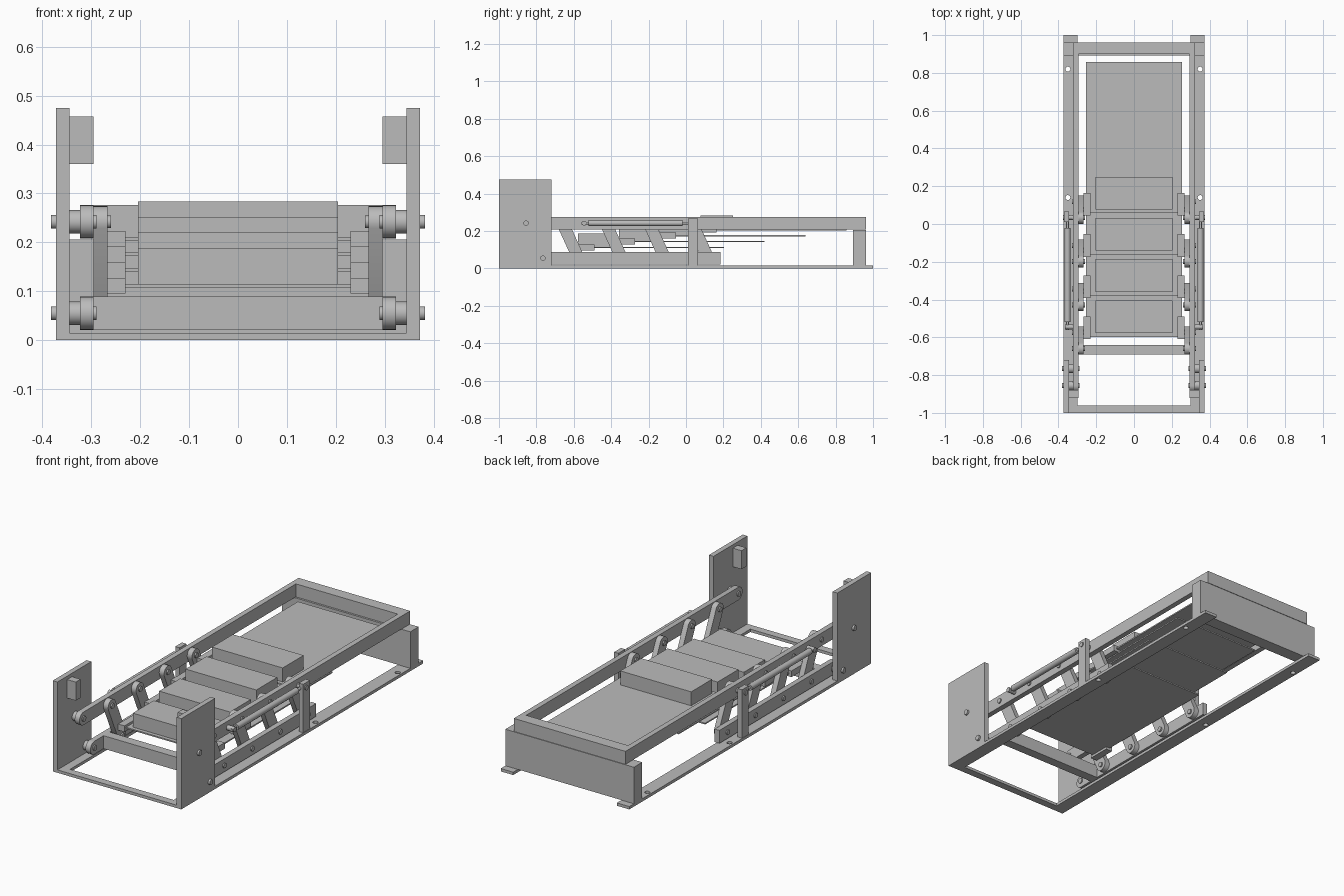
import bpy, bmesh, math
from mathutils import Matrix, Vector

cube = bpy.data.objects.get("Cube")
if cube:
    bpy.data.objects.remove(cube, do_unlink=True)

grey = bpy.data.materials.new("plain_grey")
grey.use_nodes = True
COLOUR = (0.5, 0.5, 0.5, 1)
grey.diffuse_color = COLOUR
grey.node_tree.nodes["Principled BSDF"].inputs["Base Color"].default_value = COLOUR


def finish(name, bm, smooth=False):
    bmesh.ops.recalc_face_normals(bm, faces=bm.faces)
    mesh = bpy.data.meshes.new(name)
    bm.to_mesh(mesh)
    bm.free()
    mesh.materials.append(grey)
    obj = bpy.data.objects.new(name, mesh)
    bpy.context.collection.objects.link(obj)
    if smooth:
        bpy.ops.object.select_all(action='DESELECT')
        obj.select_set(True)
        bpy.context.view_layer.objects.active = obj
        bpy.ops.object.shade_smooth_by_angle(angle=math.radians(30))
    return obj


def box(name, x, y, z):
    """Box from three (low, high) ranges."""
    bm = bmesh.new()
    bmesh.ops.create_cube(bm, size=1)
    for v in bm.verts:
        v.co = [(a + b) / 2 + c * (b - a) for (a, b), c in zip((x, y, z), v.co)]
    return finish(name, bm)


def rod(name, start, end, radius, sides=24):
    start, end = Vector(start), Vector(end)
    turn = (end - start).to_track_quat('Z', 'Y').to_matrix().to_4x4()
    bm = bmesh.new()
    bmesh.ops.create_cone(bm, cap_ends=True, segments=sides, radius1=radius,
                          radius2=radius, depth=(end - start).length,
                          matrix=Matrix.Translation((start + end) / 2) @ turn)
    return finish(name, bm, True)


def bar(name, x, a, b, r, round_end=True):
    """Flat bar between (y, z) points a and b, with rounded ends."""
    a, b = Vector(a), Vector(b)
    ang = math.atan2(b.y - a.y, b.x - a.x)
    n = 12
    pts = [a + r * Vector((math.cos(t), math.sin(t))) for t in
           (ang + math.pi / 2 + math.pi * i / n for i in range(n + 1))]
    m = n if round_end else 1
    pts += [b + r * Vector((math.cos(t), math.sin(t))) for t in
            (ang - math.pi / 2 + math.pi * i / m for i in range(m + 1))]
    bm = bmesh.new()
    face = bm.faces.new([bm.verts.new((x[0], p.x, p.y)) for p in pts])
    ext = bmesh.ops.extrude_face_region(bm, geom=[face])
    moved = [g for g in ext["geom"] if isinstance(g, bmesh.types.BMVert)]
    bmesh.ops.translate(bm, verts=moved, vec=(x[1] - x[0], 0, 0))
    return finish(name, bm, True)


def span(side, a, b):
    return tuple(sorted((side * a, side * b)))


LOW, HIGH = 0.055, 0.242       # heights of the pivot lines
PITCH, RISE = 0.218, 0.032     # spacing of the steps

for s, label in ((-1, "right"), (1, "left")):
    # Base runner with bolt holes
    runner = box(f"{label}_base_runner", span(s, 0.30, 0.372), (-0.96, 1), (0, 0.015))
    for y in (0.14, 0.82):
        cutter = rod("hole_cutter", (s * 0.35, y, -0.1), (s * 0.35, y, 0.1), 0.013)
        cutter.hide_render = True
        mod = runner.modifiers.new("hole", 'BOOLEAN')
        mod.operation, mod.object, mod.solver = 'DIFFERENCE', cutter, 'EXACT'
        bpy.context.view_layer.objects.active = runner
        bpy.ops.object.modifier_apply(modifier="hole")
        bpy.data.objects.remove(cutter, do_unlink=True)

    # Upright panel, stop block and post
    box(f"{label}_panel", span(s, 0.345, 0.372), (-1, -0.72), (0, 0.475))
    box(f"{label}_stop_block", span(s, 0.295, 0.345), (-0.92, -0.88), (0.36, 0.457))
    box(f"{label}_post", span(s, 0.345, 0.37), (0.01, 0.065), (0.015, 0.268))

    # Rails with a rounded front end
    rail_x = span(s, 0.295, 0.323)
    bar(f"{label}_upper_rail", rail_x, (-0.855, HIGH), (0.93, HIGH), 0.034, False)
    bar(f"{label}_lower_rail", rail_x, (-0.765, LOW), (0.185, LOW), 0.034, False)

    # Pivots through the panel, with spacers
    for y, z in ((-0.855, HIGH), (-0.765, LOW)):
        rod(f"{label}_pivot_pin", (s * 0.289, y, z), (s * 0.382, y, z), 0.014)
        rod(f"{label}_pivot_spacer", (s * 0.323, y, z), (s * 0.345, y, z), 0.024)

    # Swinging links, their pins and the step brackets
    for k in range(4):
        y = -0.575 + k * 0.231
        bar(f"{label}_link", span(s, 0.267, 0.295), (y, LOW), (y - 0.085, HIGH), 0.032)
        for py, pz in ((y, LOW), (y - 0.085, HIGH)):
            rod(f"{label}_link_pin", (s * 0.26, py, pz), (s * 0.329, py, pz), 0.013)
        front, low = -0.61 + k * PITCH, 0.095 + k * RISE
        box(f"{label}_step_bracket", span(s, 0.23, 0.267),
            (front, front + 0.12), (low, low + RISE))

    # Gas spring between the rail and the post
    sx = s * 0.352
    rod(f"{label}_spring_body", (sx, -0.52, HIGH), (sx, -0.02, HIGH), 0.016)
    rod(f"{label}_spring_rod", (sx, -0.56, HIGH), (sx, 0.02, HIGH), 0.007)
    rod(f"{label}_spring_pin", (s * 0.323, -0.545, HIGH), (s * 0.365, -0.545, HIGH), 0.013)
    rod(f"{label}_post_pin", (s * 0.323, 0.035, HIGH), (s * 0.375, 0.035, HIGH), 0.013)

# Cross members
box("front_base_bar", (-0.372, 0.372), (-1, -0.96), (0, 0.015))
box("front_cross_bar", (-0.295, 0.295), (-0.69, -0.64), (0.021, 0.089))
box("rear_plate", (-0.372, 0.372), (0.893, 0.962), (0.015, 0.206))
box("rear_upper_bar", (-0.323, 0.323), (0.9, 0.962), (0.208, 0.276))

# Stepped trays, each a long thin plate with a block at its front
for k in range(4):
    y, z = -0.597 + k * PITCH, 0.108 + k * RISE
    box("tray_plate", (-0.253, 0.253), (y, y + 0.8), (z, z + 0.007))
    box("step_block", (-0.205, 0.205), (y + 0.02, y + 0.193), (z + 0.007, z + 0.08))
